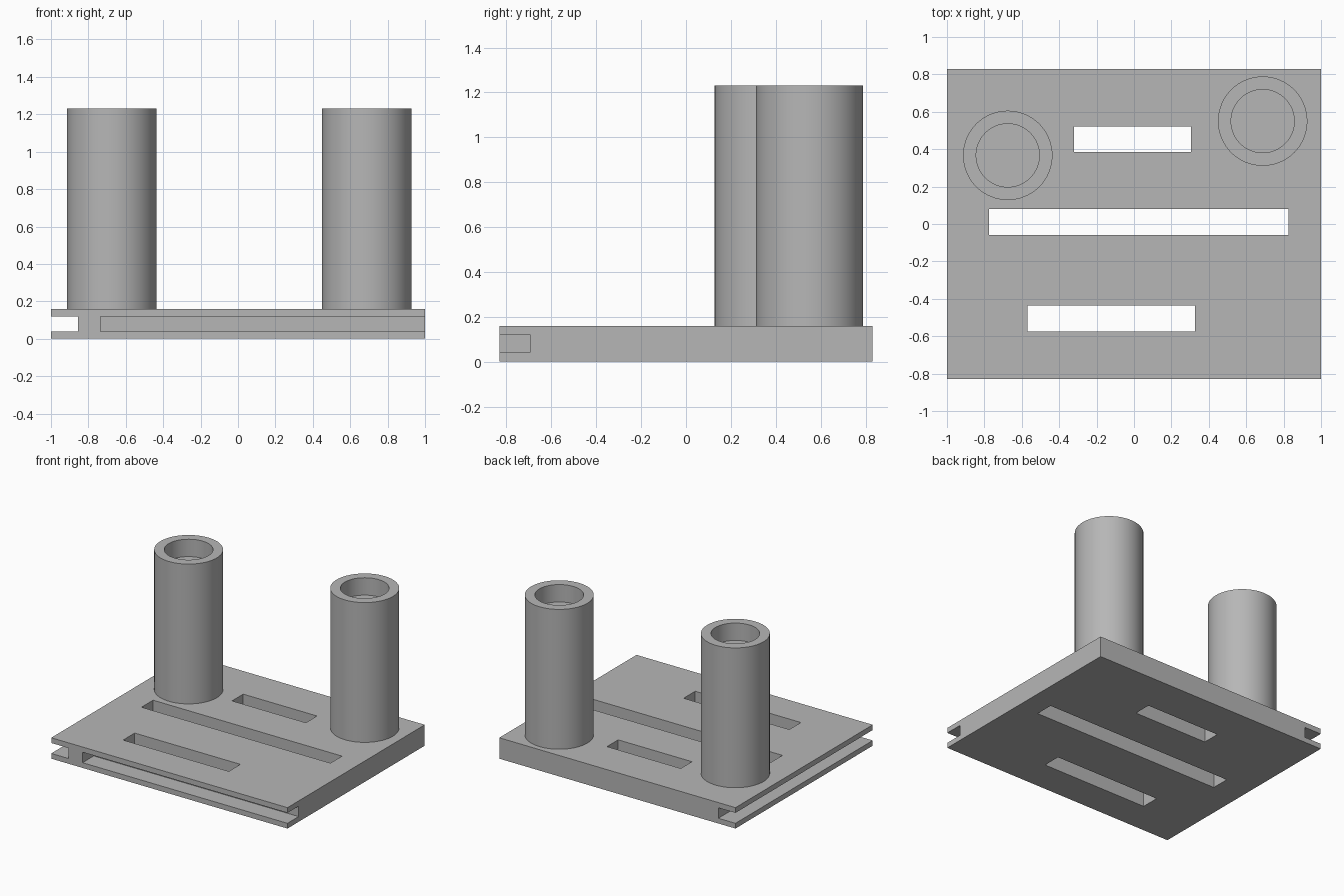
import bpy
import bmesh
import math

cube = bpy.data.objects.get("Cube")
if cube:
    bpy.data.objects.remove(cube, do_unlink=True)

GREY = (0.47, 0.47, 0.47, 1)
grey = bpy.data.materials.new("light grey")
grey.use_nodes = True
grey.diffuse_color = GREY
grey.node_tree.nodes["Principled BSDF"].inputs["Base Color"].default_value = GREY


def add_object(name, bm):
    mesh = bpy.data.meshes.new(name)
    bmesh.ops.recalc_face_normals(bm, faces=bm.faces)
    bm.to_mesh(mesh)
    bm.free()
    mesh.materials.append(grey)
    obj = bpy.data.objects.new(name, mesh)
    bpy.context.collection.objects.link(obj)
    return obj


def box(name, x, y, z):
    bm = bmesh.new()
    bmesh.ops.create_cube(bm, size=1)
    for v in bm.verts:
        for axis, (low, high) in enumerate((x, y, z)):
            v.co[axis] = high if v.co[axis] > 0 else low
    return add_object(name, bm)


def cut(target, cutter):
    mod = target.modifiers.new(cutter.name, "BOOLEAN")
    mod.operation = "DIFFERENCE"
    mod.solver = "EXACT"
    mod.object = cutter
    bpy.context.view_layer.objects.active = target
    bpy.ops.object.modifier_apply(modifier=mod.name)
    bpy.data.objects.remove(cutter, do_unlink=True)


THICK = 0.16
TOP = 1.23
through = (-0.1, THICK + 0.1)
groove = (0.04, 0.12)

# Base plate with through slots and edge grooves
base = box("base_plate", (-1, 1), (-0.83, 0.83), (0, THICK))
cut(base, box("back_slot", (-0.32, 0.305), (0.385, 0.52), through))
cut(base, box("middle_slot", (-0.775, 0.825), (-0.06, 0.08), through))
cut(base, box("front_slot", (-0.57, 0.325), (-0.575, -0.435), through))
cut(base, box("side_groove", (-1.1, -0.855), (-1, 1), groove))
cut(base, box("front_groove", (-0.735, 1.1), (-1, -0.695), groove))


# Round posts with a shallow socket in the top
def post(name, x, y):
    outer, inner, floor = 0.239, 0.169, TOP - 0.133
    profile = [(0, THICK), (outer, THICK), (outer, TOP),
               (inner, TOP), (inner, floor), (0, floor)]
    bm = bmesh.new()
    verts = [bm.verts.new((r, 0, z)) for r, z in profile]
    edges = [bm.edges.new(pair) for pair in zip(verts, verts[1:])]
    bmesh.ops.spin(bm, geom=verts + edges, cent=(0, 0, 0), axis=(0, 0, 1),
                   angle=math.tau, steps=64, use_merge=True)
    bmesh.ops.remove_doubles(bm, verts=bm.verts, dist=0.0001)
    obj = add_object(name, bm)
    obj.location = (x, y, 0)
    bpy.ops.object.select_all(action="DESELECT")
    obj.select_set(True)
    bpy.context.view_layer.objects.active = obj
    bpy.ops.object.shade_smooth_by_angle(angle=math.radians(30))


post("right_post", -0.675, 0.367)
post("left_post", 0.688, 0.55)
